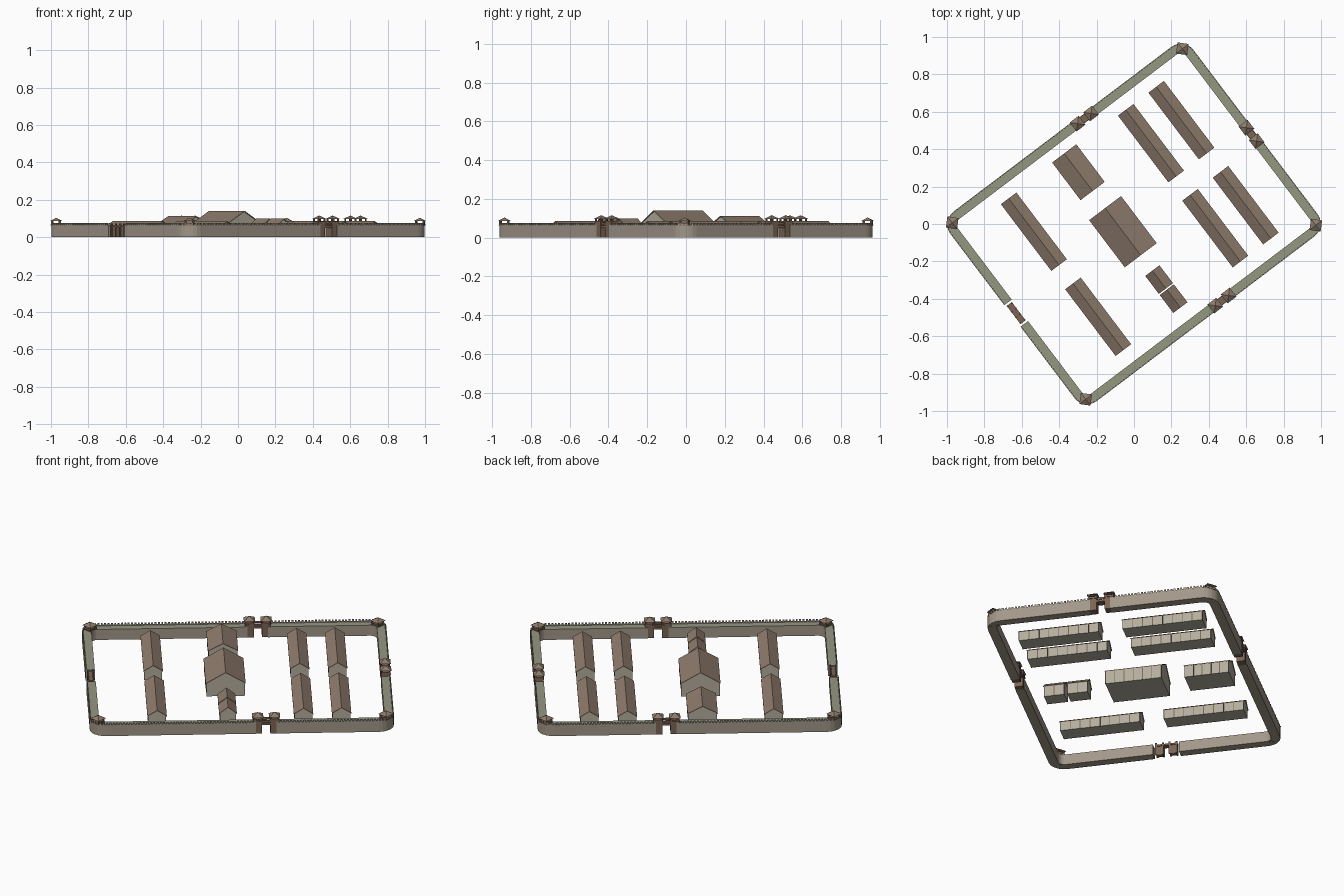
import bpy, bmesh, math
from mathutils import Matrix, Vector

if "Cube" in bpy.data.objects:
    bpy.data.objects.remove(bpy.data.objects["Cube"])

ROT = Matrix.Rotation(math.radians(37.1), 4, 'Z')   # the whole fort is turned on its plan
U, V, R, HT = 0.79, 0.61, 0.06, 0.025              # wall centre line, corner radius, half thickness
WALL_H, GATE_U = 0.062, 0.128


def material(name, c):
    m = bpy.data.materials.new(name)
    m.diffuse_color = (*c, 1)
    m.use_nodes = True
    m.node_tree.nodes["Principled BSDF"].inputs["Base Color"].default_value = m.diffuse_color
    return m


STONE = material("stone", (0.36, 0.31, 0.25))
TURF = material("turf", (0.30, 0.31, 0.22))
PLASTER = material("plaster", (0.45, 0.42, 0.34))
ROOF = material("roof", (0.27, 0.20, 0.15))
TIMBER = material("timber", (0.20, 0.13, 0.09))


def finish(bm, name, *mats):
    bmesh.ops.recalc_face_normals(bm, faces=bm.faces)
    bm.transform(ROT)
    me = bpy.data.meshes.new(name)
    bm.to_mesh(me)
    bm.free()
    for m in mats:
        me.materials.append(m)
    ob = bpy.data.objects.new(name, me)
    bpy.context.collection.objects.link(ob)
    return ob


def box(bm, c, s, ang=0, mat=0):
    m = Matrix.Translation(c) @ Matrix.Rotation(ang, 4, 'Z') @ Matrix.Diagonal((*s, 1))
    vs = bmesh.ops.create_cube(bm, size=1, matrix=m)['verts']
    for f in {f for v in vs for f in v.link_faces}:
        f.material_index = mat


def prism(bm, prof, y0, y1, x0, mat=0):
    a = [bm.verts.new((x0 + x, y0, z)) for x, z in prof]
    b = [bm.verts.new((x0 + x, y1, z)) for x, z in prof]
    n = len(prof)
    fs = [bm.faces.new(a), bm.faces.new(b[::-1])]
    fs += [bm.faces.new((a[i], b[i], b[(i + 1) % n], a[(i + 1) % n])) for i in range(n)]
    for f in fs:
        f.material_index = mat


def building(name, u, v, w, l, eave, peak):
    bm = bmesh.new()
    h, t = w / 2 - 0.005, 0.005
    y0, y1 = v - l / 2, v + l / 2
    prism(bm, [(-h, 0), (h, 0), (h, eave), (0, peak - t), (-h, eave)], y0 + .004, y1 - .004, u)
    # two pitched roof slopes with small eaves
    drop = eave - (peak - eave) / h * 0.005
    for s in (1, -1):
        prism(bm, [(0, peak - t), (s * w / 2, drop), (s * w / 2, drop + t), (0, peak)], y0, y1, u, 1)
    # timber posts along the long walls
    n = max(2, round(l / 0.055))
    for i in range(n + 1):
        y = y0 + .006 + (l - .012) * i / n
        for s in (1, -1):
            box(bm, (u + s * h, y, eave / 2), (.003, .004, eave), 0, 2)
    finish(bm, name, PLASTER, ROOF, TIMBER)


def wall(name, su, sv, gap_u):
    # centre line from one gate, round the corner, to the next gate
    c = Vector((su * (U - R), sv * (V - R)))
    pts = [(Vector((GATE_U + su * 0.055, sv * V)), Vector((0, sv)))]
    for i in range(7):
        a = math.pi / 2 * (1 - i / 6)
        n = Vector((su * math.cos(a), sv * math.sin(a)))
        pts.append((c + n * R, n))
    pts.append((Vector((su * U, sv * gap_u)), Vector((su, 0))))
    bm = bmesh.new()
    rings = []
    for p, n in pts:
        ring = [(-HT, 0), (HT, 0), (HT, WALL_H + .004), (HT - .006, WALL_H + .004),
                (HT - .006, WALL_H), (-HT, WALL_H)]
        rings.append([bm.verts.new((*(p + n * d), z)) for d, z in ring])
    for a, b in zip(rings, rings[1:]):
        for i in range(6):
            j = (i + 1) % 6
            f = bm.faces.new((a[i], a[j], b[j], b[i]))
            f.material_index = 1 if i == 4 else 0
    bm.faces.new(rings[0])
    bm.faces.new(rings[-1][::-1])
    # merlons evenly spaced along the outer edge
    step, carry = 0.018, 0.006
    for (p, n), (q, m) in zip(pts, pts[1:]):
        a, b = p + n * (HT - .003), q + m * (HT - .003)
        d = b - a
        s = carry
        while s < d.length:
            x = a + d.normalized() * s
            box(bm, (x.x, x.y, WALL_H + .008), (.010, .006, .012), math.atan2(d.y, d.x))
            s += step
        carry = s - d.length
    finish(bm, name, STONE, TURF)


def tower(bm, x, y, ang, size, eave, peak):
    # solid base, watch platform, corner posts and pyramid roof
    deck = eave - 0.022
    box(bm, (x, y, deck / 2), (size, size, deck), ang)
    box(bm, (x, y, deck), (size + .007, size + .007, .005), ang)
    box(bm, (x, y, deck + .006), (size + .002, size + .002, .010), ang)
    r = Matrix.Rotation(ang, 2)
    for sx in (1, -1):
        for sy in (1, -1):
            p = r @ Vector((sx, sy)) * (size / 2 - .003)
            box(bm, (x + p.x, y + p.y, eave - .01), (.007, .007, .024), ang)
    m = Matrix.Translation((x, y, (eave + peak) / 2)) @ Matrix.Rotation(ang + math.pi / 4, 4, 'Z')
    vs = bmesh.ops.create_cone(bm, cap_ends=True, segments=4, radius1=(size + .014) * .7071,
                               radius2=0, depth=peak - eave, matrix=m)['verts']
    for f in {f for v in vs for f in v.link_faces}:
        f.material_index = 1


# curtain walls and corner towers
for su in (1, -1):
    for sv in (1, -1):
        tag = ("east" if su > 0 else "west") + ("_north" if sv > 0 else "_south")
        wall("wall_" + tag, su, sv, 0.055 if su > 0 else 0.072)
        bm = bmesh.new()
        k = R * (1 - .7071) + .001
        tower(bm, su * (U - k), sv * (V - k), math.pi / 4, 0.046, 0.086, 0.104)
        finish(bm, "corner_tower_" + tag, TIMBER, ROOF)

# twin-towered gates
for name, x, y, dx, dy in (("north_gate", GATE_U, V, 1, 0), ("south_gate", GATE_U, -V, 1, 0),
                           ("east_gate", U, 0.003, 0, 1)):
    bm = bmesh.new()
    for s in (1, -1):
        tower(bm, x + s * dx * .045, y + s * dy * .045, 0, 0.046, 0.096, 0.116)
    a = math.atan2(dy, dx)
    box(bm, (x, y, .056), (.06, .042, .012), a)
    for s in (1, -1):
        off = s * .019
        box(bm, (x + dy * off, y + dx * off, .071), (.06, .003, .012), a)
    finish(bm, name, TIMBER, ROOF)

# low timber gate
bm = bmesh.new()
for i in range(4):
    for s in (1, -1):
        box(bm, (-U + s * .014, -.056 + .112 * i / 3, .036), (.008, .009, .072))
for i in (-1, 1):
    box(bm, (-U, i * .0375, .03), (.024, .037, .06))
box(bm, (-U, 0, .058), (.034, .122, .009))
finish(bm, "west_gate", TIMBER)

# barracks
for i, (u, w) in enumerate(((0.537, .104), (0.333, .104), (-0.452, .104))):
    for sv, v in (("north", .29), ("south", -.28)):
        building(f"barrack_{sv}_{i + 1}", u, v, w, .447, .052, .086)

# central buildings
building("headquarters", -.072, .003, .214, .316, .076, .141)
building("commander_house", -.070, .400, .162, .252, .068, .112)
building("granary_1", -.072, -.318, .095, .120, .062, .100)
building("granary_2", -.072, -.446, .095, .120, .062, .100)
